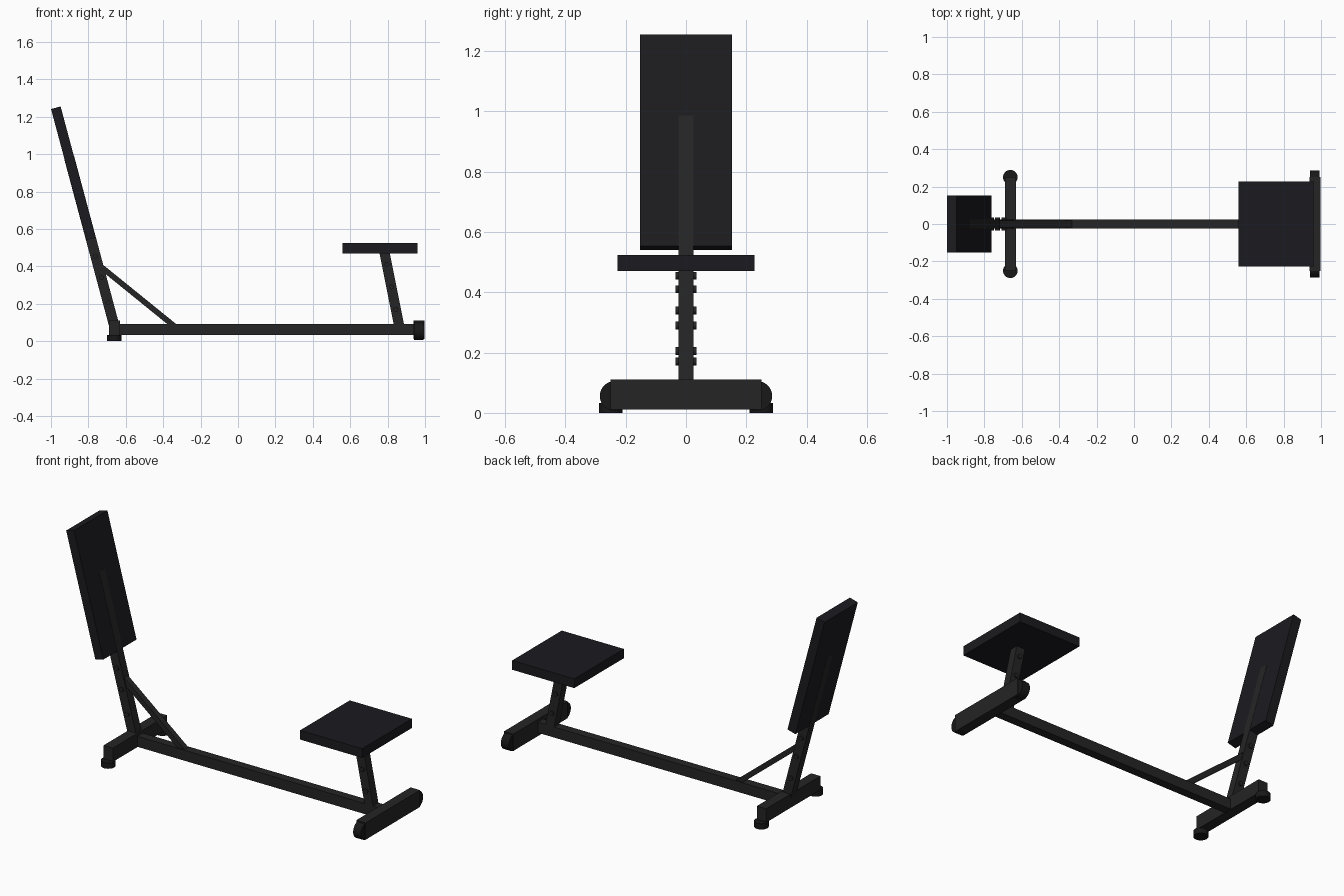
import bpy, bmesh, math
from mathutils import Vector, Matrix

if "Cube" in bpy.data.objects:
    bpy.data.objects.remove(bpy.data.objects["Cube"])


def material(name, rgb):
    m = bpy.data.materials.new(name)
    m.diffuse_color = (*rgb, 1)
    m.use_nodes = True
    m.node_tree.nodes["Principled BSDF"].inputs["Base Color"].default_value = m.diffuse_color
    return m


FRAME = material("dark_steel", (0.018, 0.018, 0.019))
PAD = material("black_padding", (0.011, 0.011, 0.014))
RUBBER = material("black_rubber", (0.009, 0.009, 0.009))


def finish(name, bm, mat):
    mesh = bpy.data.meshes.new(name)
    bm.to_mesh(mesh)
    bm.free()
    mesh.materials.append(mat)
    ob = bpy.data.objects.new(name, mesh)
    bpy.context.collection.objects.link(ob)
    return ob


def box(name, x, y, z, mat):
    """Box from (min, max) pairs."""
    bm = bmesh.new()
    size = [b - a for a, b in (x, y, z)]
    mid = [(a + b) / 2 for a, b in (x, y, z)]
    bmesh.ops.create_cube(bm, size=1, matrix=Matrix.Translation(mid) @ Matrix.Diagonal((*size, 1)))
    return finish(name, bm, mat)


def bar(name, p0, p1, depth, width, mat):
    """Rectangular bar between two (x, z) points in the y = 0 plane."""
    dx, dz = p1[0] - p0[0], p1[1] - p0[1]
    mid = ((p0[0] + p1[0]) / 2, 0, (p0[1] + p1[1]) / 2)
    bm = bmesh.new()
    bmesh.ops.create_cube(bm, size=1, matrix=Matrix.Translation(mid)
                          @ Matrix.Rotation(math.atan2(dx, dz), 4, 'Y')
                          @ Matrix.Diagonal((depth, width, math.hypot(dx, dz), 1)))
    return finish(name, bm, mat)


def cylinder(name, loc, radius, length, axis, mat, sides=32):
    rot = {'X': Matrix.Rotation(math.pi / 2, 4, 'Y'),
           'Y': Matrix.Rotation(math.pi / 2, 4, 'X'),
           'Z': Matrix()}[axis]
    bm = bmesh.new()
    bmesh.ops.create_cone(bm, cap_ends=True, segments=sides, radius1=radius, radius2=radius,
                          depth=length, matrix=Matrix.Translation(loc) @ rot)
    ob = finish(name, bm, mat)
    bpy.ops.object.select_all(action='DESELECT')
    ob.select_set(True)
    bpy.context.view_layer.objects.active = ob
    bpy.ops.object.shade_smooth_by_angle(angle=math.radians(35))
    return ob


# Backrest leans 15 degrees, its post running up inside the pad
slope = math.tan(math.radians(15))


def back_x(z):
    return -0.974 + slope * (1.248 - z)


def seat_x(z):
    return 0.785 - 0.2 * (z - 0.465)


bar("back_pad", (back_x(0.547), 0.547), (back_x(1.248), 1.248), 0.053, 0.306, PAD)
bar("back_post", (back_x(0.06), 0.06), (back_x(0.98), 0.98), 0.055, 0.05, FRAME)

# Seat and its inclined post
box("seat", (0.56, 0.96), (-0.228, 0.228), (0.47, 0.524), PAD)
bar("seat_post", (seat_x(0.06), 0.06), (seat_x(0.48), 0.48), 0.054, 0.05, FRAME)

# Adjustment pins through both posts
for i, z in enumerate((0.205, 0.34, 0.455)):
    cylinder(f"back_pin_{i}", (back_x(z), 0, z), 0.013, 0.068, 'Y', FRAME, 16)
for i, z in enumerate((0.17, 0.29, 0.41)):
    cylinder(f"seat_pin_{i}", (seat_x(z), 0, z), 0.013, 0.068, 'Y', FRAME, 16)

# Floor beam and diagonal brace
box("floor_beam", (-0.66, 0.95), (-0.025, 0.025), (0.032, 0.093), FRAME)
bar("brace", (-0.74, 0.404), (-0.335, 0.076), 0.03, 0.035, FRAME)

# Cross feet under seat and backrest
box("seat_cross_foot", (0.937, 0.997), (-0.25, 0.25), (0.012, 0.11), FRAME)
box("back_cross_foot", (-0.691, -0.631), (-0.25, 0.25), (0.03, 0.11), FRAME)

# Rounded end caps and rubber feet, mirrored in y
for side, s in (("left", 1), ("right", -1)):
    cylinder(f"seat_end_cap_{side}", (0.967, s * 0.237, 0.056), 0.049, 0.05, 'X', RUBBER)
    cylinder(f"rubber_foot_{side}", (-0.661, s * 0.25, 0.0165), 0.039, 0.033, 'Z', RUBBER)
